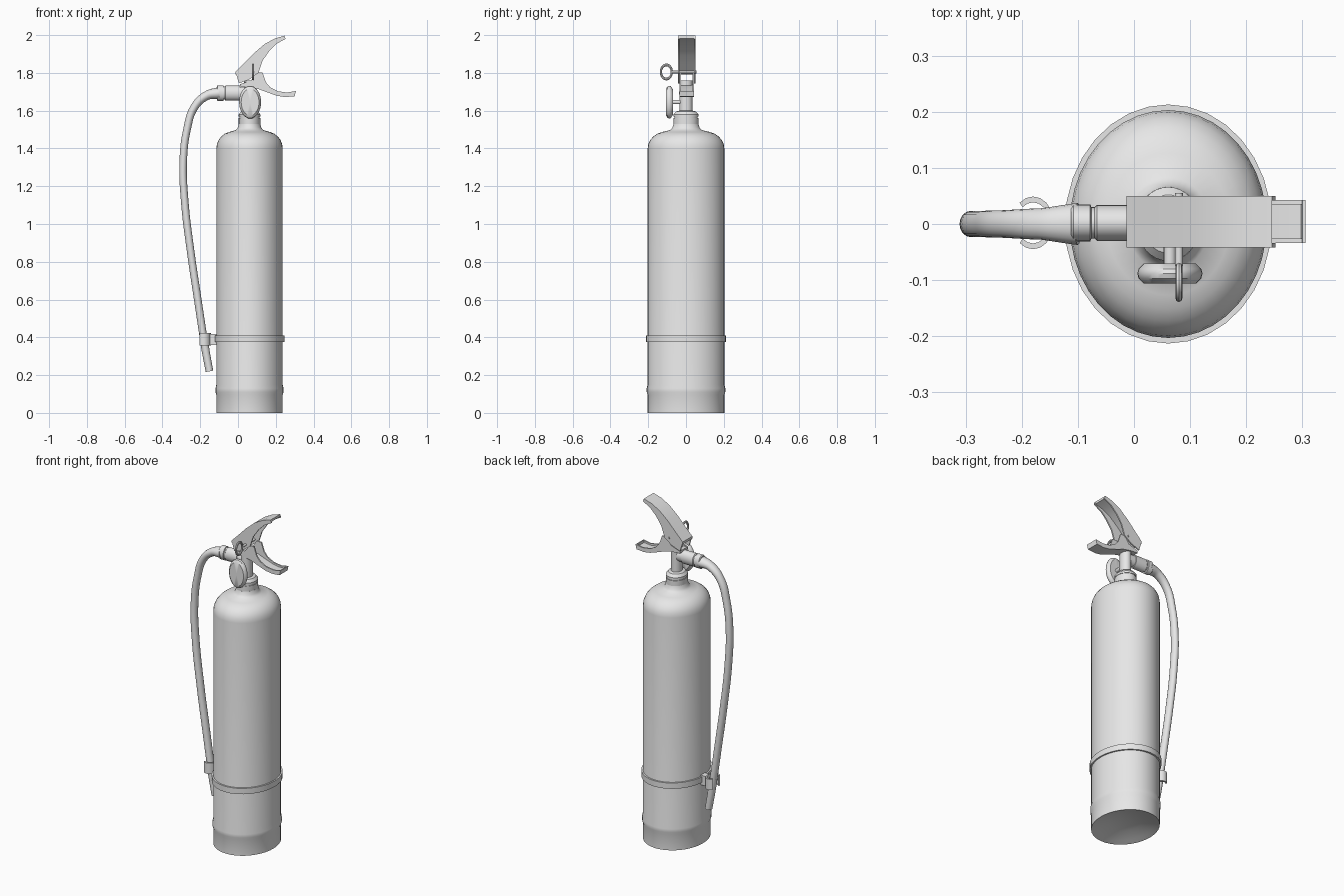
import bpy, bmesh, math
from mathutils import Matrix, Vector

if "Cube" in bpy.data.objects:
    bpy.data.objects.remove(bpy.data.objects["Cube"], do_unlink=True)

GREY = (0.8, 0.8, 0.8, 1)
mat = bpy.data.materials.new("plain grey")
mat.use_nodes = True
mat.diffuse_color = GREY
mat.node_tree.nodes["Principled BSDF"].inputs["Base Color"].default_value = GREY

CX = 0.061                         # centre line of the cylinder
SX = 0.865                         # the round parts are narrower in x


def finish(name, bm, angle=35):
    bmesh.ops.recalc_face_normals(bm, faces=bm.faces)
    mesh = bpy.data.meshes.new(name)
    bm.to_mesh(mesh)
    bm.free()
    obj = bpy.data.objects.new(name, mesh)
    bpy.context.collection.objects.link(obj)
    mesh.materials.append(mat)
    bpy.ops.object.select_all(action='DESELECT')
    obj.select_set(True)
    bpy.context.view_layer.objects.active = obj
    bpy.ops.object.shade_smooth_by_angle(angle=math.radians(angle))
    return obj


def lathe(name, profile, matrix, closed=False, steps=32):
    """Spin (radius, height) points about z, then place with the matrix."""
    bm = bmesh.new()
    verts = [bm.verts.new((r, 0, h)) for r, h in profile]
    edges = [bm.edges.new(pair) for pair in zip(verts, verts[1:])]
    if closed:
        edges.append(bm.edges.new((verts[-1], verts[0])))
    bmesh.ops.spin(bm, geom=verts + edges, axis=(0, 0, 1), cent=(0, 0, 0),
                   angle=math.tau, steps=steps)
    bmesh.ops.remove_doubles(bm, verts=bm.verts, dist=0.0001)
    bm.transform(matrix)
    return finish(name, bm)


def place(x, y, z, sx=1.0, sy=1.0, sz=1.0, axis='Z'):
    turn = {'Z': Matrix(), 'X': Matrix.Rotation(math.pi / 2, 4, 'Y'),
            'Y': Matrix.Rotation(math.pi / 2, 4, 'X')}[axis]
    return Matrix.Translation((x, y, z)) @ Matrix.Diagonal((sx, sy, sz, 1)) @ turn


def prism(bm, outline, y0, y1):
    """Extrude an x-z outline along y."""
    face = bm.faces.new([bm.verts.new((x, y0, z)) for x, z in outline])
    out = bmesh.ops.extrude_face_region(bm, geom=[face])["geom"]
    bmesh.ops.translate(bm, vec=(0, y1 - y0, 0),
                        verts=[v for v in out if isinstance(v, bmesh.types.BMVert)])


def channel(name, spine, edge, y0, y1, side, wall=0.008):
    """Folded sheet: a curved web along the spine and two cheeks out to the edge."""
    bm = bmesh.new()
    inner = [(x, z + side * 0.014) for x, z in spine]
    prism(bm, spine + inner[::-1], y0, y1)
    for a in (y0, y1 - wall):
        prism(bm, spine + edge, a, a + wall)
    return finish(name, bm, 25)


def tube(name, points, depth, stretch, res=6):
    """Smooth tube through (x, z, thickness) points, stretched in y."""
    curve = bpy.data.curves.new(name, 'CURVE')
    curve.dimensions = '3D'
    curve.bevel_depth, curve.bevel_resolution = depth, res
    curve.use_fill_caps = True
    spline = curve.splines.new('BEZIER')
    spline.bezier_points.add(len(points) - 1)
    spline.resolution_u = 8
    for p, (x, z, r) in zip(spline.bezier_points, points):
        p.co, p.radius = Vector((x, 0, z)), r
        p.handle_left_type = p.handle_right_type = 'AUTO'
    curve.materials.append(mat)
    obj = bpy.data.objects.new(name, curve)
    bpy.context.collection.objects.link(obj)
    obj.scale.y = stretch
    bpy.ops.object.select_all(action='DESELECT')
    obj.select_set(True)
    bpy.context.view_layer.objects.active = obj
    bpy.ops.object.convert(target='MESH')
    bpy.ops.object.shade_smooth_by_angle(angle=math.radians(40))


# Cylinder with a hollow base, a foot bead and a rounded shoulder
body = [(0, 0.04), (0.1, 0.03), (0.17, 0.01), (0.203, 0), (0.203, 0.095),
        (0.208, 0.11), (0.208, 0.13), (0.203, 0.15), (0.203, 1.4)]
body += [(0.1 + 0.103 * math.cos(t), 1.4 + 0.09 * math.sin(t))
         for t in [math.radians(a) for a in range(15, 90, 15)]]
body += [(0.085, 1.497), (0.072, 1.51), (0.066, 1.53), (0, 1.53)]
lathe("cylinder", body, place(CX, 0, 0, SX), steps=40)

# Neck, collar and valve stem
neck = [(0, 1.5), (0.066, 1.5), (0.066, 1.562), (0.062, 1.562), (0.062, 1.568),
        (0.066, 1.568), (0.066, 1.58), (0.052, 1.596), (0.034, 1.6), (0.034, 1.76), (0, 1.76)]
lathe("neck_and_stem", neck, place(CX, 0, 0, SX))

# Strap round the cylinder
lathe("strap", [(0.2, 0.375), (0.213, 0.375), (0.213, 0.41), (0.2, 0.41)],
      place(CX, 0, 0, SX), closed=True)

# Pressure gauge and its short pipe
gauge = [(0, 0), (0.046, 0), (0.056, 0.01), (0.058, 0.018), (0.056, 0.027), (0.047, 0.036), (0, 0.036)]
lathe("gauge", gauge, place(0.064, -0.07, 1.645, 1, 1, 1.5, 'Y'))
lathe("gauge_pipe", [(0, 0), (0.011, 0), (0.011, 0.055), (0, 0.055)],
      place(0.064, -0.02, 1.645, axis='Y'), steps=16)

# Squeeze lever: channel open below
channel("squeeze_lever",
        [(-0.013, 1.805), (0.035, 1.853), (0.085, 1.905), (0.14, 1.952), (0.195, 1.982), (0.246, 1.997)],
        [(0.252, 1.98), (0.205, 1.955), (0.165, 1.915), (0.13, 1.865), (0.108, 1.8),
         (0.06, 1.765), (0.005, 1.745)],
        -0.042, 0.05, -1)

# Carrying handle: channel open above
channel("carrying_handle",
        [(0.01, 1.727), (0.06, 1.724), (0.11, 1.714), (0.16, 1.695), (0.21, 1.678), (0.25, 1.672), (0.3, 1.676)],
        [(0.306, 1.704), (0.26, 1.696), (0.21, 1.703), (0.17, 1.724), (0.148, 1.75),
         (0.13, 1.802), (0.1, 1.802), (0.07, 1.76), (0.01, 1.74)],
        -0.034, 0.043, 1)
bm = bmesh.new()
prism(bm, [(0.296, 1.676), (0.3, 1.676), (0.306, 1.704), (0.3, 1.704)], -0.034, 0.043)
finish("handle_end", bm)

# Safety pin with a pull ring
lathe("safety_pin", [(0, 0), (0.007, 0), (0.007, 0.13), (0, 0.13)],
      place(0.08, 0.055, 1.805, axis='Y'), steps=12)
ring = [(0.029 + 0.006 * math.cos(math.tau * i / 8), 0.006 * math.sin(math.tau * i / 8)) for i in range(8)]
lathe("pull_ring", ring, place(0.08, -0.104, 1.805, 1, 1, 1.28, 'X'), closed=True, steps=24)

# Hose coupling, hose and nozzle
coupling = [(0, -0.01), (0.032, -0.01), (0.032, 0.066), (0.028, 0.07), (0.028, 0.076),
            (0.033, 0.078), (0.033, 0.108), (0.029, 0.112), (0, 0.112)]
lathe("hose_coupling", coupling, place(0, 0.002, 1.693, -1, 1, 1.25, 'X'), steps=24)
lathe("valve_outlet", [(0, -0.02), (0.028, -0.02), (0.028, 0.07), (0, 0.07)],
      place(0.055, 0.002, 1.693, -1, 1, 1.2, 'X'), steps=24)
tube("hose", [(-0.1, 1.693, 1.6), (-0.165, 1.68, 1.2), (-0.23, 1.62, 1.05), (-0.27, 1.5, 1), (-0.29, 1.33, 1),
              (-0.282, 1.12, 1), (-0.25, 0.85, 1), (-0.213, 0.6, 1), (-0.183, 0.4, 1)], 0.02, 1.17)
tube("nozzle", [(-0.183, 0.41, 1.05), (-0.173, 0.34, 1), (-0.151, 0.22, 0.95)], 0.021, 1.1)

# Open hose clip, its bracket and the strap mount
bm = bmesh.new()
arc = [math.radians(a) for a in range(-130, 131, 20)]
loop = [bm.verts.new((-0.18 + s * 0.037 * math.cos(t), 0.002 + s * 0.047 * math.sin(t), 0.357))
        for s, angles in ((1, arc), (0.78, arc[::-1])) for t in angles]
out = bmesh.ops.extrude_face_region(bm, geom=[bm.faces.new(loop)])["geom"]
bmesh.ops.translate(bm, vec=(0, 0, 0.065), verts=[v for v in out if isinstance(v, bmesh.types.BMVert)])
finish("hose_clip", bm)
bm = bmesh.new()
prism(bm, [(-0.15, 0.36), (-0.11, 0.36), (-0.11, 0.418), (-0.15, 0.418)], -0.018, 0.022)
finish("clip_bracket", bm)
